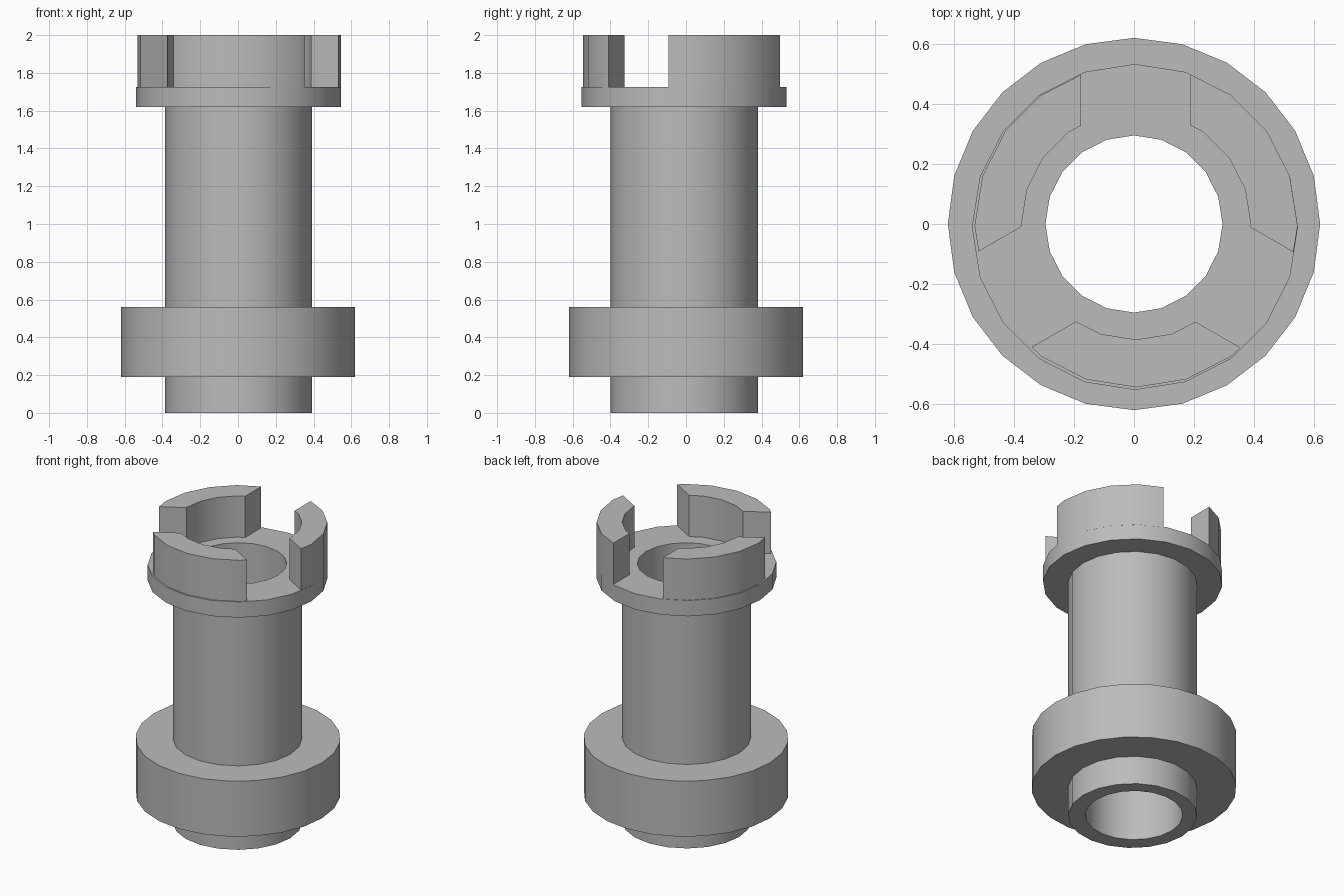
import bpy, bmesh, math
from mathutils import Matrix

cube = bpy.data.objects.get("Cube")
if cube:
    bpy.data.objects.remove(cube, do_unlink=True)

grey = bpy.data.materials.new("plain grey")
grey.use_nodes = True
grey.diffuse_color = (0.5, 0.5, 0.5, 1)
grey.node_tree.nodes["Principled BSDF"].inputs["Base Color"].default_value = (0.5, 0.5, 0.5, 1)


def add_object(name, bm):
    bmesh.ops.recalc_face_normals(bm, faces=bm.faces)
    mesh = bpy.data.meshes.new(name)
    bm.to_mesh(mesh)
    bm.free()
    mesh.materials.append(grey)
    obj = bpy.data.objects.new(name, mesh)
    bpy.context.collection.objects.link(obj)
    return obj


def select_only(obj):
    bpy.ops.object.select_all(action='DESELECT')
    obj.select_set(True)
    bpy.context.view_layer.objects.active = obj


def ring(name, outer, inner, z0, z1, sides, outer_at=(0, 0), inner_at=(0, 0), inner_sides=20):
    """Upright ring whose outer wall and bore have their own centres."""
    bm = bmesh.new()
    edges = {z0: [], z1: []}
    for r, (cx, cy), n in ((outer, outer_at, sides), (inner, inner_at, inner_sides)):
        loops = []
        for z in (z0, z1):
            angles = [2 * math.pi * i / n for i in range(n)]
            loop = [bm.verts.new((cx + r * math.cos(a), cy + r * math.sin(a), z)) for a in angles]
            edges[z] += [bm.edges.new((loop[i], loop[(i + 1) % n])) for i in range(n)]
            loops.append(loop)
        low, high = loops
        for i in range(n):
            j = (i + 1) % n
            bm.faces.new((low[i], low[j], high[j], high[i]))
    for rim in edges.values():
        bmesh.ops.triangle_fill(bm, edges=rim, use_beauty=True)
    return add_object(name, bm)


def smooth(obj):
    select_only(obj)
    bpy.ops.object.shade_smooth_by_angle(angle=math.radians(30))


AXIS = (0.003, -0.01)

# Hollow shaft, thick lower collar and thin upper flange
smooth(ring("shaft", 0.39, 0.295, 0, 1.62, 20, AXIS))
smooth(ring("lower_collar", 0.62, 0.34, 0.19, 0.56, 24))
smooth(ring("upper_flange", 0.543, 0.295, 1.62, 1.725, 20, AXIS))

# Crown of three prongs: a ring cut by three radial slots
crown = ring("prong_crown", 0.538, 0.382, 1.72, 2.0, 20, (0.007, -0.006), (0.007, -0.003))
for k in range(3):
    bm = bmesh.new()
    bmesh.ops.create_cube(bm, size=1)
    place = (Matrix.Translation((0.005, 0, 1.85)) @ Matrix.Rotation(math.radians(90 + 120 * k), 4, 'Z')
             @ Matrix.Translation((0.45, 0, 0)) @ Matrix.Diagonal((0.7, 0.364, 0.6, 1)))
    bmesh.ops.transform(bm, matrix=place, verts=bm.verts)
    cutter = add_object("slot_cutter", bm)
    cutter.hide_render = True
    cut = crown.modifiers.new("slot", 'BOOLEAN')
    cut.operation = 'DIFFERENCE'
    cut.solver = 'EXACT'
    cut.object = cutter
    select_only(crown)
    bpy.ops.object.modifier_apply(modifier=cut.name)
    bpy.data.objects.remove(cutter, do_unlink=True)
smooth(crown)
